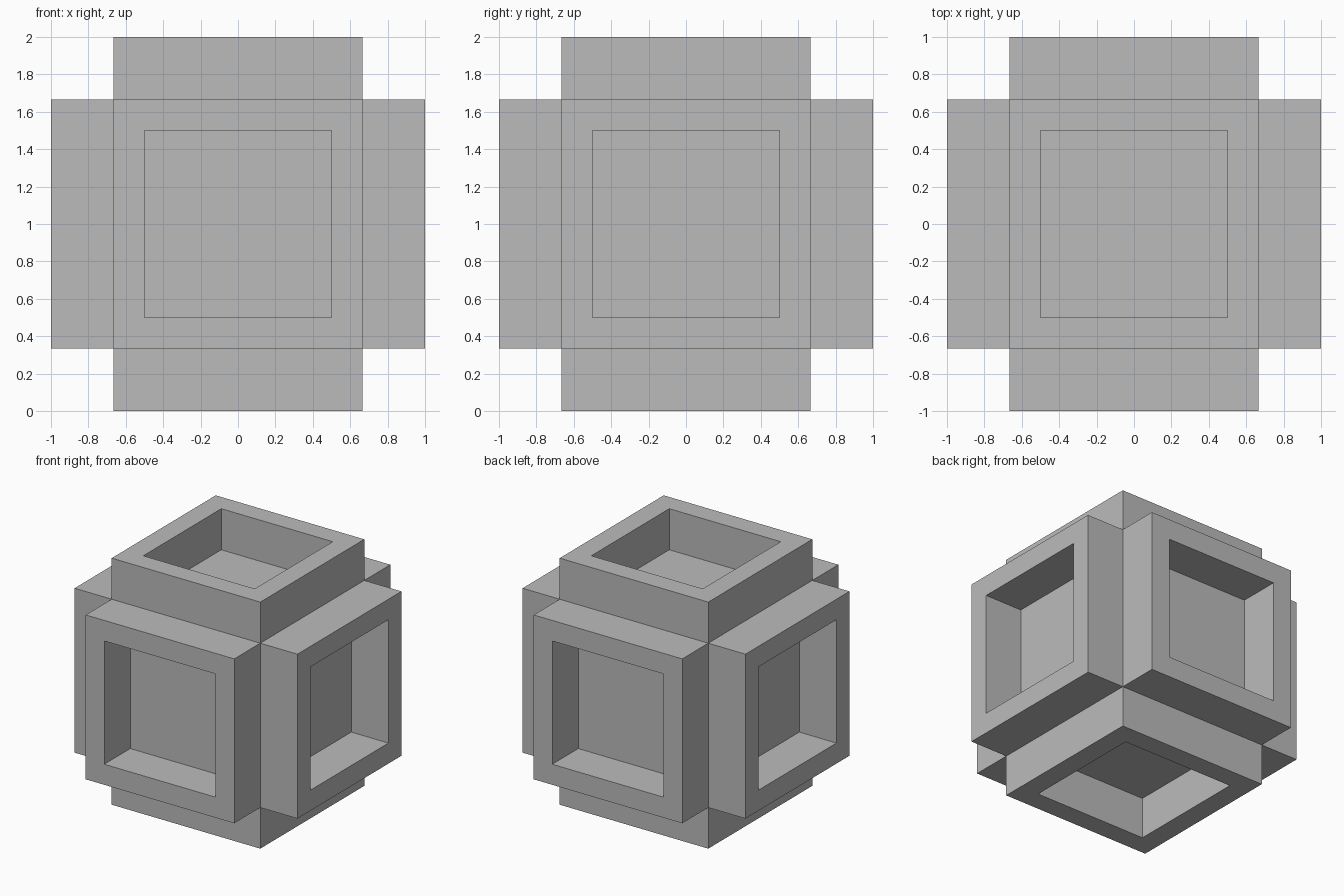
import bpy
import bmesh
from mathutils import Vector

old = bpy.data.objects.get("Cube")
if old:
    bpy.data.objects.remove(old, do_unlink=True)

CORE = 4 / 3      # edge of the central cube
REACH = 1 / 3     # how far each frame stands out, and how deep its recess is
RIM = 1 / 6       # width of each frame's rim

# Plain grey
grey = bpy.data.materials.new("plain grey")
grey.use_nodes = True
colour = (0.5, 0.5, 0.5, 1)
grey.diffuse_color = colour
grey.node_tree.nodes["Principled BSDF"].inputs["Base Color"].default_value = colour


def push(bm, faces, distance):
    """Extrude each face along its own normal; return the moved faces."""
    moved = bmesh.ops.extrude_discrete_faces(bm, faces=faces)["faces"]
    for face in moved:
        face.normal_update()
        offset = face.normal * distance
        bmesh.ops.translate(bm, verts=face.verts, vec=offset)
    return moved


bm = bmesh.new()
bmesh.ops.create_cube(bm, size=CORE)
bm.normal_update()

# A square block standing out from each side
outer = push(bm, bm.faces[:], REACH)
bm.normal_update()

# A rim around each block, with a square recess inside it
bmesh.ops.inset_individual(bm, faces=outer, thickness=RIM, use_even_offset=True)
push(bm, outer, -REACH)

bmesh.ops.translate(bm, verts=bm.verts[:], vec=Vector((0, 0, 1)))
bm.normal_update()

mesh = bpy.data.meshes.new("framed_cube")
bm.to_mesh(mesh)
bm.free()
mesh.materials.append(grey)
bpy.context.collection.objects.link(bpy.data.objects.new("framed_cube", mesh))
